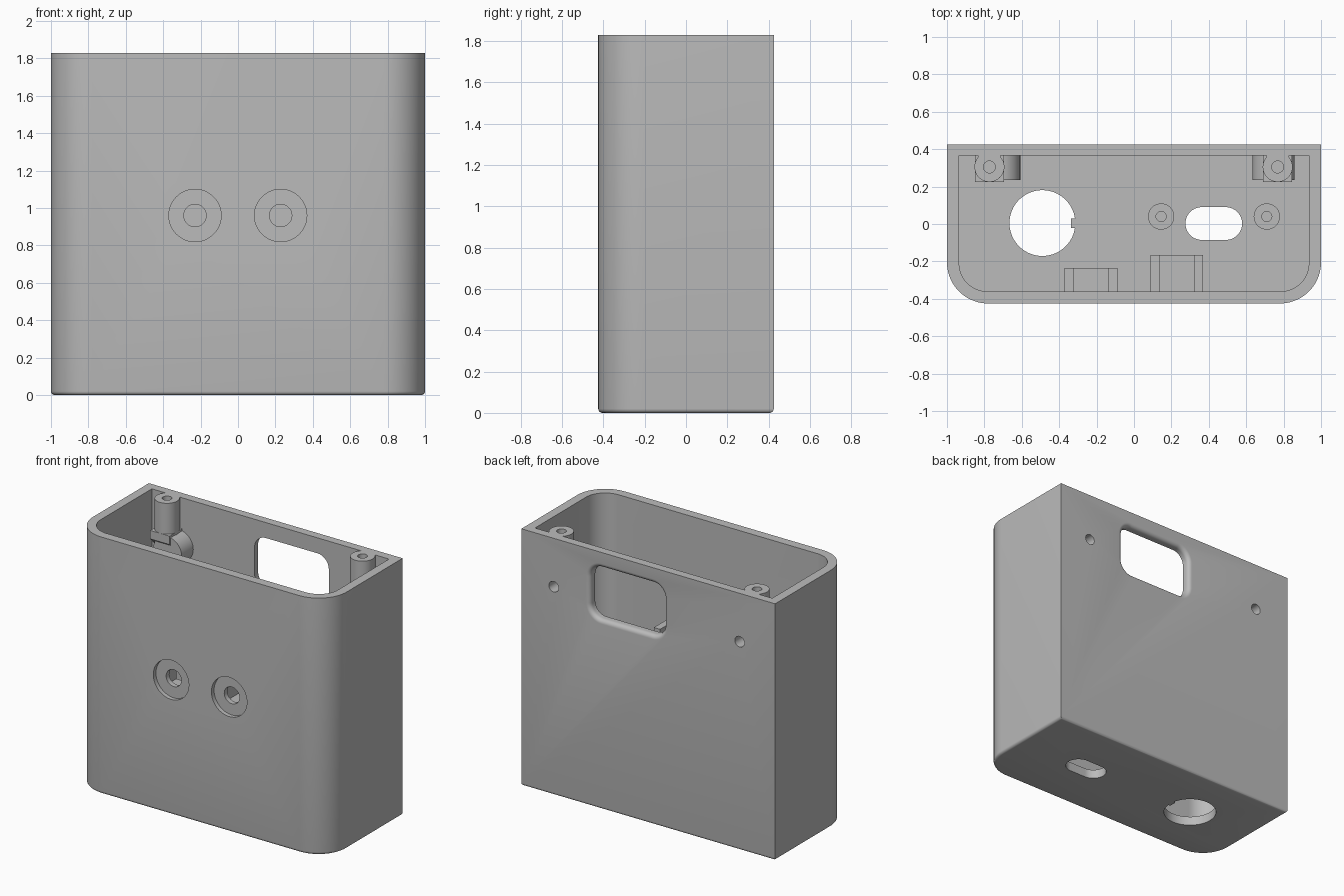
import bpy, bmesh
from math import sin, cos, pi, radians

cube = bpy.data.objects.get("Cube")
if cube:
    bpy.data.objects.remove(cube, do_unlink=True)

grey = bpy.data.materials.new("plain grey")
grey.use_nodes = True
COLOUR = (0.5, 0.5, 0.5, 1)
grey.diffuse_color = COLOUR
grey.node_tree.nodes["Principled BSDF"].inputs["Base Color"].default_value = COLOUR

H = 1.83
W, D = 1.0, 0.425          # outer half sizes
IW, IF, IB = 0.935, -0.36, 0.365   # cavity half width, front and back
FLOOR = 0.065
SCREW_Z = 1.485


def rounded(x0, x1, y0, y1, low, high, steps=14):
    """Rectangle outline with a radius for its low and its high corners."""
    pts = []
    corners = ((x0, y0, 1, 1, low, 180), (x1, y0, -1, 1, low, 270),
               (x1, y1, -1, -1, high, 0), (x0, y1, 1, -1, high, 90))
    for x, y, sx, sy, r, start in corners:
        n = steps if r else 0
        for i in range(n + 1):
            a = radians(start + 90 * i / max(n, 1))
            pts.append((x + sx * r + r * cos(a), y + sy * r + r * sin(a)))
    return pts


def circle(x, y, r, n=48):
    return [(x + r * cos(2 * pi * i / n), y + r * sin(2 * pi * i / n)) for i in range(n)]


def loft(name, axis, sections, bevel=0):
    """Solid through outlines placed at given distances along an axis."""
    place = {"X": lambda a, b, c: (c, a, b),
             "Y": lambda a, b, c: (a, c, b),
             "Z": lambda a, b, c: (a, b, c)}[axis]
    bm = bmesh.new()
    rings = [[bm.verts.new(place(a, b, c)) for a, b in pts] for c, pts in sections]
    n = len(rings[0])
    for lo, hi in zip(rings, rings[1:]):
        for i in range(n):
            j = (i + 1) % n
            bm.faces.new((lo[i], lo[j], hi[j], hi[i]))
    base = bm.faces.new(rings[0])
    bm.faces.new(rings[-1])
    bmesh.ops.recalc_face_normals(bm, faces=bm.faces)
    if bevel:
        bmesh.ops.bevel(bm, geom=list(base.edges), offset=bevel, segments=4,
                        profile=0.5, affect='EDGES')
    mesh = bpy.data.meshes.new(name)
    bm.to_mesh(mesh)
    bm.free()
    obj = bpy.data.objects.new(name, mesh)
    bpy.context.collection.objects.link(obj)
    mesh.materials.append(grey)
    return obj


def prism(name, axis, pts, lo, hi, bevel=0):
    return loft(name, axis, [(lo, pts), (hi, pts)], bevel)


def cut(obj, *cutters):
    """Subtract the cutters, then remove them."""
    bpy.context.view_layer.objects.active = obj
    for c in cutters:
        c.hide_render = True
        mod = obj.modifiers.new("cut", 'BOOLEAN')
        mod.operation, mod.solver, mod.object = 'DIFFERENCE', 'EXACT', c
        bpy.ops.object.modifier_apply(modifier=mod.name)
        bpy.data.objects.remove(c, do_unlink=True)


parts = []

# Open-topped case
case = prism("case", "Z", rounded(-W, W, -D, D, 0.22, 0), 0, H, 0.02)
cut(case, prism("cavity", "Z", rounded(-IW, IW, IF, IB, 0.15, 0), FLOOR, H + 0.1))
parts.append(case)

# Rear window with a rounded outer rim
rim = 0.03
sections = [(0.3, 0)]
for i in range(7):
    a = pi / 2 * i / 6
    sections.append((D - rim + rim * sin(a), rim * (1 - cos(a))))
sections.append((D + 0.05, rim))
cut(case, loft("window", "Y", [
    (y, rounded(-0.125 - g, 0.46 + g, 1.35 - g, 1.72 + g, 0.09 + g, 0.09 + g))
    for y, g in sections]))

# Floor openings: keyed round hole and oblong slot
cut(case,
    prism("round_hole", "Z", circle(-0.49, 0.005, 0.176, 64), -0.1, 0.2),
    prism("slot", "Z", rounded(0.275, 0.578, -0.085, 0.09, 0.087, 0.087), -0.1, 0.2))
parts.append(prism("hole_key", "Z", rounded(-0.338, -0.31, -0.022, 0.03, 0, 0), 0.005, FLOOR))

# Floor screw bosses
for side, x in (("right", 0.145), ("left", 0.71)):
    boss = prism(side + "_floor_boss", "Z", circle(x, 0.04, 0.07), FLOOR - 0.01, 0.16)
    cut(boss, prism("pilot", "Z", circle(x, 0.04, 0.027, 24), FLOOR, 0.3))
    parts.append(boss)

# Front countersunk holes, each with an open-topped cradle behind
for side, x, back in (("right", -0.23, -0.235), ("left", 0.228, -0.165)):
    z = 0.96
    cut(case,
        prism("recess", "Y", circle(x, z, 0.14), -0.6, -D + 0.03),
        prism("bore", "Y", circle(x, z, 0.06, 32), -0.6, -0.3))
    cradle = prism(side + "_cradle", "Y",
                   rounded(x - 0.141, x + 0.141, 0.82, 1.07, 0, 0), IF - 0.01, back)
    cut(cradle, prism("gap", "Y", rounded(x - 0.092, x + 0.092, 0.87, 1.2, 0, 0), -0.5, 0))
    parts.append(cradle)

# Rear corner fixings: upright lid post, sloped bracket and horizontal boss
for side, x, bx in (("right", -0.773, -0.72), ("left", 0.768, 0.745)):
    y = 0.305
    post = prism(side + "_lid_post", "Z", circle(x, y, 0.08), 1.59, H)
    web = prism(side + "_post_web", "Z", rounded(x - 0.06, x + 0.06, y + 0.05, 0.38, 0, 0), 1.59, H - 0.001)
    bracket = prism(side + "_bracket", "X",
                    [(0.225, 1.55), (0.225, 1.61), (0.375, 1.61), (0.375, 1.4)],
                    x - 0.077, x + 0.077)
    boss = prism(side + "_rear_boss", "Y", circle(bx, SCREW_Z, 0.112), 0.235, 0.375)
    cut(post, prism("pilot", "Z", circle(x, y, 0.032, 24), 1.62, H + 0.1))
    for solid in (case, bracket, boss):
        cut(solid, prism("screw_hole", "Y", circle(bx, SCREW_Z, 0.038, 24), 0.27, 0.6))
    parts += [post, web, bracket, boss]

# Smooth the curved walls, keep the edges crisp
bpy.ops.object.select_all(action='DESELECT')
for p in parts:
    p.select_set(True)
bpy.context.view_layer.objects.active = case
bpy.ops.object.shade_smooth_by_angle(angle=radians(30))
